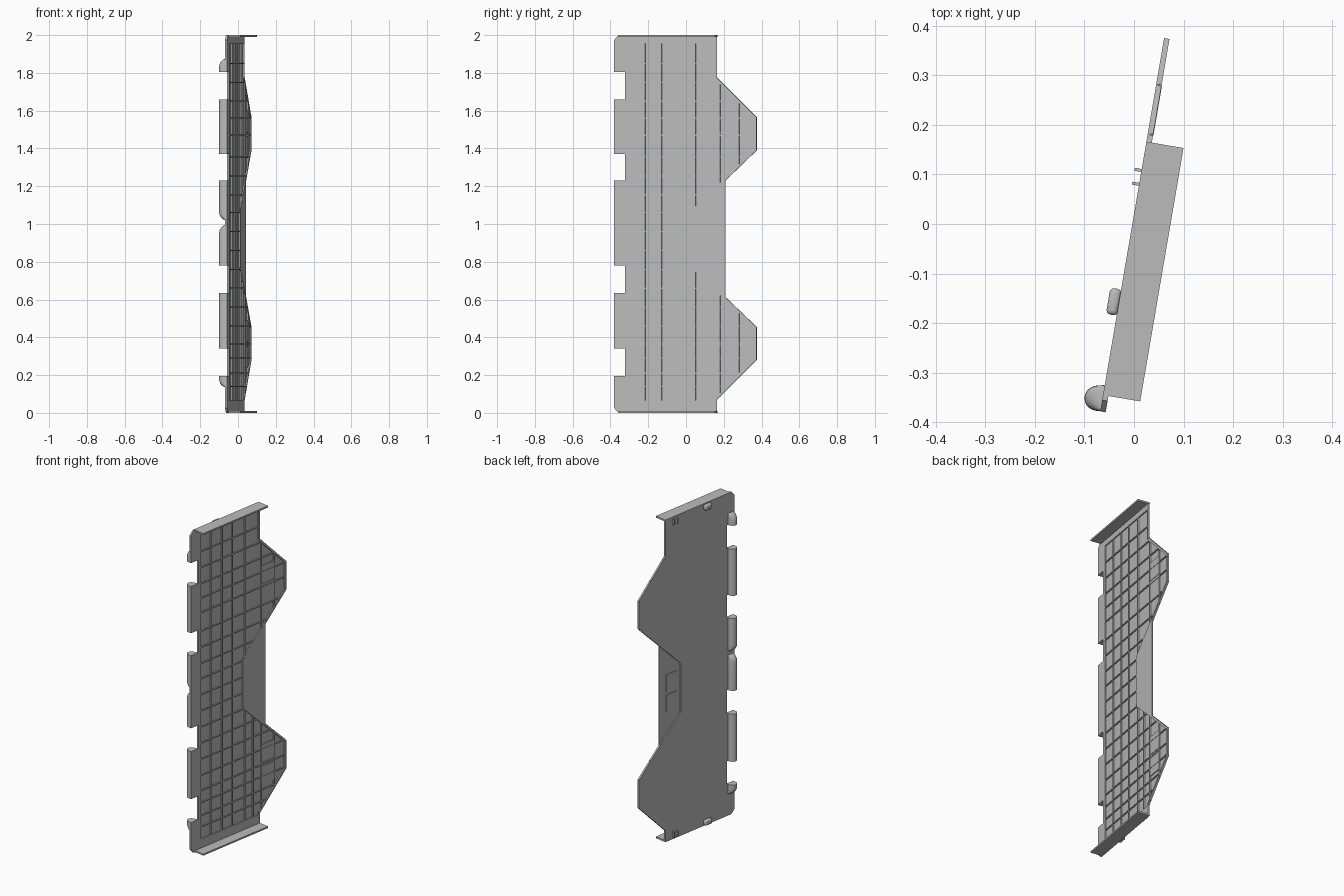
import bpy, bmesh, math

cube = bpy.data.objects.get("Cube")
if cube:
    bpy.data.objects.remove(cube)

grey = bpy.data.materials.new("plain_grey")
grey.use_nodes = True
grey.diffuse_color = (0.5, 0.5, 0.5, 1)
grey.node_tree.nodes["Principled BSDF"].inputs["Base Color"].default_value = grey.diffuse_color

LEAN = math.atan(0.171)
SKIN, FULL = 0.004, 0.011


def place(y, z, d):
    """Panel coordinates (along, up, depth from the outer face) to world."""
    return (-0.0034 + y * math.tan(LEAN) + d * math.cos(LEAN), y - d * math.sin(LEAN), z)


def finish(bm, name):
    bmesh.ops.recalc_face_normals(bm, faces=bm.faces)
    mesh = bpy.data.meshes.new(name)
    bm.to_mesh(mesh)
    bm.free()
    mesh.materials.append(grey)
    ob = bpy.data.objects.new(name, mesh)
    bpy.context.collection.objects.link(ob)
    return ob


def add_prism(bm, pts, d0, d1):
    near = [bm.verts.new(place(y, z, d0)) for y, z in pts]
    far = [bm.verts.new(place(y, z, d1)) for y, z in pts]
    bm.faces.new(near)
    bm.faces.new(far[::-1])
    for i in range(len(pts)):
        j = (i + 1) % len(pts)
        bm.faces.new((near[i], near[j], far[j], far[i]))


def rect(y0, y1, z0, z1):
    return [(y0, z0), (y1, z0), (y1, z1), (y0, z1)]


def prisms(name, shapes, d0, d1):
    bm = bmesh.new()
    for s in shapes:
        add_prism(bm, s, d0, d1)
    return finish(bm, name)


# Outline: stepped wing edge and notched hinge edge, both running upward
wing_edge = [(0.165, 0), (0.165, 0.07), (0.375, 0.28), (0.375, 0.455), (0.045, 0.77),
             (0.045, 1.07), (0.375, 1.39), (0.375, 1.565), (0.165, 1.775), (0.165, 2)]
hinge_edge = [(-0.355, 0), (-0.378, 0.025)]
for z0, z1 in [(0.195, 0.34), (0.635, 0.78), (1.23, 1.37), (1.66, 1.805)]:
    hinge_edge += [(-0.378, z0), (-0.32, z0), (-0.32, z1), (-0.378, z1)]
hinge_edge += [(-0.378, 1.975), (-0.355, 2)]

LEFT, LOW, HIGH = -0.3, 0.065, 1.955
prisms("panel_skin", [wing_edge + hinge_edge[::-1]], 0, SKIN)
prisms("hinge_border", [[(LEFT, 0), (LEFT, 2)] + hinge_edge[::-1]], SKIN, FULL)
prisms("end_borders", [rect(LEFT, 0.165, 0, LOW), rect(LEFT, 0.165, HIGH, 2)], SKIN, FULL)

# Raised rim following the wing edge
rim = []
for (ya, za), (yb, zb) in zip(wing_edge, wing_edge[1:]):
    k = 0.012 / math.hypot(yb - ya, zb - za)
    oy, oz = -(zb - za) * k, (yb - ya) * k
    rim.append([(ya, za), (yb, zb), (yb + oy, zb + oz), (ya + oy, za + oz)])
prisms("wing_rim", rim, SKIN, FULL)


# Stiffening grid on the inner face, trimmed to the outline
def edge_at(z):
    for (ya, za), (yb, zb) in zip(wing_edge, wing_edge[1:]):
        if za <= z <= zb:
            return ya + (yb - ya) * (z - za) / (zb - za)


def spans(y):
    cuts = [LOW, HIGH] if y < 0.165 else []
    for (ya, za), (yb, zb) in zip(wing_edge, wing_edge[1:]):
        if (ya - y) * (yb - y) < 0:
            cuts.append(za + (zb - za) * (y - ya) / (yb - ya))
    cuts.sort()
    return list(zip(cuts[::2], cuts[1::2]))


R = 0.003
ribs = []
for z in (0.14, 0.21, 0.29, 0.365, 0.46, 0.56, 0.66, 0.76, 0.86, 0.96, 1.06, 1.155,
          1.255, 1.355, 1.47, 1.56, 1.65, 1.75, 1.85):
    ribs.append(rect(LEFT, edge_at(z) - 0.005, z - R, z + R))
for y in (-0.217, -0.13, -0.05, 0.05, 0.18, 0.28):
    ribs += [rect(y - R, y + R, a, b) for a, b in spans(y)]
a, b = spans(0.115)[0]
ribs.append(rect(0.112, 0.118, a, b))
prisms("grid_ribs", ribs, SKIN, FULL)

# Reinforcing pads with a pair of ribs on each wing
prisms("wing_pads", [rect(0.18, 0.28, z - 0.125, z + 0.125) for z in (0.365, 1.475)], SKIN, 0.009)
prisms("pad_ribs", [rect(0.18, 0.28, z + o - R, z + o + R)
                    for z in (0.365, 1.475) for o in (-0.01, 0.01)], 0.009, FULL + 0.001)

# Recessed panel between the wings with two small plates on its outer face
prisms("middle_panel", [[(0.04, 0.77), (0.21, 0.612), (0.21, 1.23), (0.04, 1.07)]], 0.007, FULL)
prisms("middle_plates", [rect(0.07, 0.155, z - 0.053, z + 0.053) for z in (0.855, 0.98)], SKIN, 0.007)

# End flanges
prisms("end_flanges", [rect(-0.345, 0.166, 0, 0.01), rect(-0.345, 0.166, 1.99, 2)], 0, 0.076)


# Half-round hinge tubes, with optional domed ends
def hinge_tube(bm, z0, z1, dome):
    steps = [math.pi / 2 * i / 6 for i in range(7)]
    rings = [(z0, 1), (z1, 1)]
    if dome > 0:
        rings = [(z0, 1)] + [(z1 - 0.045 + 0.045 * math.sin(t), max(math.cos(t), 0.05)) for t in steps]
    elif dome < 0:
        rings = [(z1, 1)] + [(z0 + 0.045 - 0.045 * math.sin(t), max(math.cos(t), 0.05)) for t in steps]
    loops = []
    for z, s in rings:
        loop = []
        for i in range(13):
            t = math.pi * (i / 12 - 0.5)
            bulge = abs(math.cos(t)) ** 0.7 if 0 < i < 12 else 0
            y = -0.3515 + 0.0265 * math.sin(t)
            loop.append(bm.verts.new((-0.06 - 0.04 * s * bulge, y, z)))
        loops.append(loop)
    for lo, hi in zip(loops, loops[1:]):
        for i in range(13):
            j = (i + 1) % 13
            bm.faces.new((lo[i], lo[j], hi[j], hi[i]))
    bm.faces.new(loops[0])
    bm.faces.new(loops[-1])


bm = bmesh.new()
for z0, z1, dome in [(0.135, 0.195, -1), (0.34, 0.635, 0), (0.78, 0.995, 1),
                     (1.02, 1.23, -1), (1.37, 1.66, 0), (1.805, 1.875, 1)]:
    hinge_tube(bm, z0, z1, dome)
tubes = finish(bm, "hinge_tubes")

# Rounded stops and small hooks near both ends of the outer face
stops = prisms("outer_stops", [rect(-0.185, -0.132, z - 0.017, z + 0.017) for z in (0.022, 1.978)], -0.022, 0.002)
bevel = stops.modifiers.new("round", "BEVEL")
bevel.width, bevel.segments = 0.009, 3
prisms("outer_hooks", [rect(y - R, y + R, z - 0.017, z + 0.017)
                       for y in (0.08, 0.108) for z in (0.03, 1.97)], -0.014, 0.002)

# Smooth only the rounded parts
bpy.ops.object.select_all(action="DESELECT")
for ob in (tubes, stops):
    ob.select_set(True)
bpy.context.view_layer.objects.active = tubes
bpy.ops.object.shade_smooth_by_angle(angle=math.radians(40))
